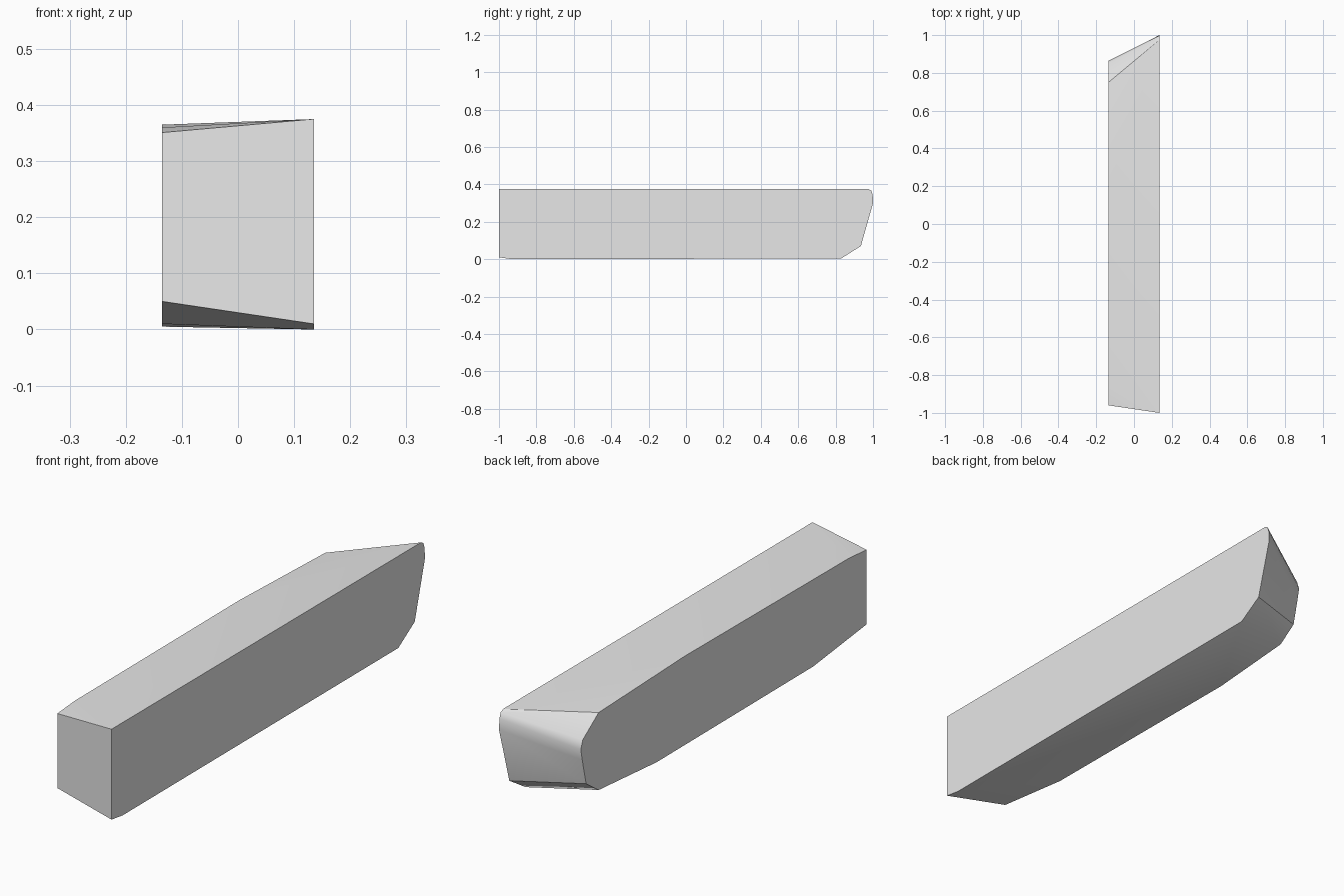
import bpy
import bmesh
import math

cube = bpy.data.objects.get("Cube")
if cube:
    bpy.data.objects.remove(cube, do_unlink=True)

# Single plain grey
grey = bpy.data.materials.new("light grey")
grey.use_nodes = True
grey.diffuse_color = (0.8, 0.8, 0.8, 1)
grey.node_tree.nodes["Principled BSDF"].inputs["Base Color"].default_value = (0.8, 0.8, 0.8, 1)

HALF_WIDTH = 0.135

# Side outlines as (y, z), both running from the front bottom round to the back
straight_side = [(-1, 0.01), (-1, 0.375), (0.975, 0.375), (0.99, 0.367), (0.998, 0.345),
                 (1, 0.3), (0.935, 0.07), (0.83, 0.004), (-0.93, 0)]
bowed_side = [(-0.96, 0.05), (-0.96, 0.351), (-0.85, 0.36), (0.2, 0.365), (0.75, 0.347),
              (0.852, 0.275), (0.864, 0.24), (0.855, 0.195), (0.83, 0.09), (0.75, 0.034),
              (0.38, 0.005), (-0.62, 0.01)]

# Solid block stretched between the two outlines
bm = bmesh.new()
for x, outline in ((HALF_WIDTH, straight_side), (-HALF_WIDTH, bowed_side)):
    for y, z in outline:
        bm.verts.new((x, y, z))
bmesh.ops.convex_hull(bm, input=bm.verts[:])
bmesh.ops.dissolve_limit(bm, angle_limit=math.radians(0.1), verts=bm.verts[:], edges=bm.edges[:])
bmesh.ops.recalc_face_normals(bm, faces=bm.faces[:])

mesh = bpy.data.meshes.new("tapered_block")
bm.to_mesh(mesh)
bm.free()
mesh.materials.append(grey)
block = bpy.data.objects.new("tapered_block", mesh)
bpy.context.collection.objects.link(block)

# Soft shading on the rounded end, crisp side edges
bpy.ops.object.select_all(action='DESELECT')
block.select_set(True)
bpy.context.view_layer.objects.active = block
bpy.ops.object.shade_smooth_by_angle(angle=math.radians(30))
